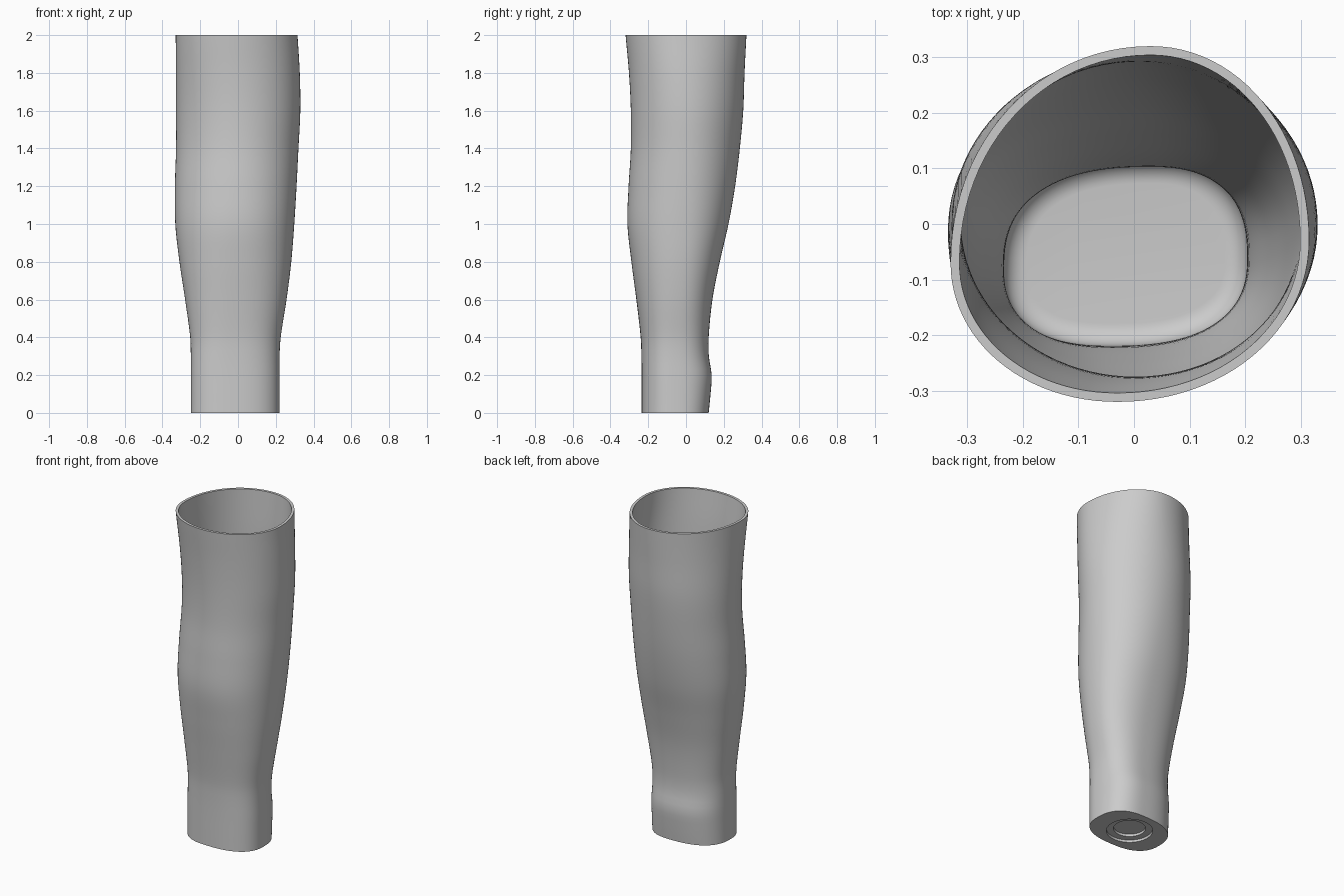
import bpy
import bmesh
from math import sin, cos, pi

SEGMENTS = 96
WALL = 0.016
FLOOR = 0.05
FILLET = 0.04

# Outer limits by height: z, right x, left x, front y, back y (hundredths)
LIMITS = [
    (0, -25, 22, -23.5, 12), (10, -25, 22, -23.5, 13), (20, -25, 22, -23.5, 13.6),
    (30, -25, 22, -23.6, 12.1), (40, -25.3, 22.6, -24, 12), (60, -28, 25.7, -26.3, 14),
    (80, -31, 28.2, -28.9, 17.9), (100, -33.2, 29.8, -31, 22.5), (120, -33.4, 31, -30.4, 26),
    (140, -32.8, 32, -29.2, 28.5), (160, -32.8, 33, -29.2, 30.3), (180, -32.8, 32.7, -30.2, 31),
    (200, -33, 31.5, -32, 32),
]

# Where the limits are touched: z, back x, front x, right y, left y, and roundness
TOUCH = [
    (0, 3, -4, -8, -6, 250), (30, 3, -4, -8, -6, 245), (130, 0, 0, 0, 0, 205),
    (160, 0, 0, 0, 0, 200), (200, 3, -3, -7, -3, 203),
]


def sample(table, z):
    """Smooth interpolation of a table of rows keyed by height."""
    h = z * 100
    last = len(table) - 1
    i = max(k for k in range(last) if table[k][0] <= h or k == 0)

    def slope(k, c):
        a, b = table[max(k - 1, 0)], table[min(k + 1, last)]
        return (b[c] - a[c]) / (b[0] - a[0])

    p, q = table[i], table[i + 1]
    d = q[0] - p[0]
    t = (h - p[0]) / d
    ease = t * t * (3 - 2 * t)
    return [(p[c] + (q[c] - p[c]) * ease
             + d * slope(i, c) * t * (1 - t) ** 2
             - d * slope(i + 1, c) * t * t * (1 - t)) / 100
            for c in range(1, len(p))]


def section(z, inset=0.0, shape_z=None):
    """Rounded outline made of four quarter arcs that meet at the limits."""
    s = z if shape_z is None else shape_z
    x0, x1, y0, y1 = sample(LIMITS, s)
    back_x, front_x, right_y, left_y, n = sample(TOUCH, s)
    x0, x1, y0, y1 = x0 + inset, x1 - inset, y0 + inset, y1 - inset
    ring = []
    for k in range(SEGMENTS):
        a = 2 * pi * k / SEGMENTS
        c, d = cos(a), sin(a)
        cx = back_x if d >= 0 else front_x
        cy = left_y if c >= 0 else right_y
        u, v = abs(c) ** (2 / n), abs(d) ** (2 / n)
        ring.append((cx + u * ((x1 if c >= 0 else x0) - cx),
                     cy + v * ((y1 if d >= 0 else y0) - cy), z))
    return ring


def circle(radius, z):
    """Round outline for the socket under the base."""
    return [(-0.015 + radius * cos(2 * pi * k / SEGMENTS),
             -0.057 + radius * sin(2 * pi * k / SEGMENTS), z)
            for k in range(SEGMENTS)]


def loft(name, rings, material):
    """Closed solid through consecutive rings, capped at both ends."""
    bm = bmesh.new()
    loops = [[bm.verts.new(p) for p in ring] for ring in rings]
    for a, b in zip(loops, loops[1:]):
        for k in range(SEGMENTS):
            m = (k + 1) % SEGMENTS
            bm.faces.new((a[k], a[m], b[m], b[k]))
    bm.faces.new(loops[0])
    bm.faces.new(loops[-1])
    bmesh.ops.recalc_face_normals(bm, faces=bm.faces)
    mesh = bpy.data.meshes.new(name)
    bm.to_mesh(mesh)
    bm.free()
    mesh.materials.append(material)
    obj = bpy.data.objects.new(name, mesh)
    bpy.context.collection.objects.link(obj)
    bpy.ops.object.select_all(action='DESELECT')
    obj.select_set(True)
    bpy.context.view_layer.objects.active = obj
    bpy.ops.object.shade_smooth_by_angle(angle=pi / 6)
    return obj


cube = bpy.data.objects.get("Cube")
if cube:
    bpy.data.objects.remove(cube, do_unlink=True)

grey = bpy.data.materials.new("plain_grey")
grey.use_nodes = True
color = (0.6, 0.6, 0.6, 1)
grey.diffuse_color = color
grey.node_tree.nodes["Principled BSDF"].inputs["Base Color"].default_value = color

# Stepped round recess under the base
rings = [circle(0.09, 0.03), circle(0.09, 0.015), circle(0.13, 0.015), circle(0.13, 0)]

# Outer wall, bottom to top
rows = 60
rings += [section(2 * i / rows) for i in range(rows + 1)]

# Inner wall, top down to the fillet
start = FLOOR + FILLET
rings += [section(start + (2 - start) * i / rows, WALL) for i in range(rows, -1, -1)]

# Fillet into the flat inner floor
steps = 8
for i in range(1, steps + 1):
    a = pi / 2 * i / steps
    rings.append(section(FLOOR + FILLET * (1 - sin(a)), WALL + FILLET * (1 - cos(a)), start))

loft("hollow_sleeve", rings, grey)
